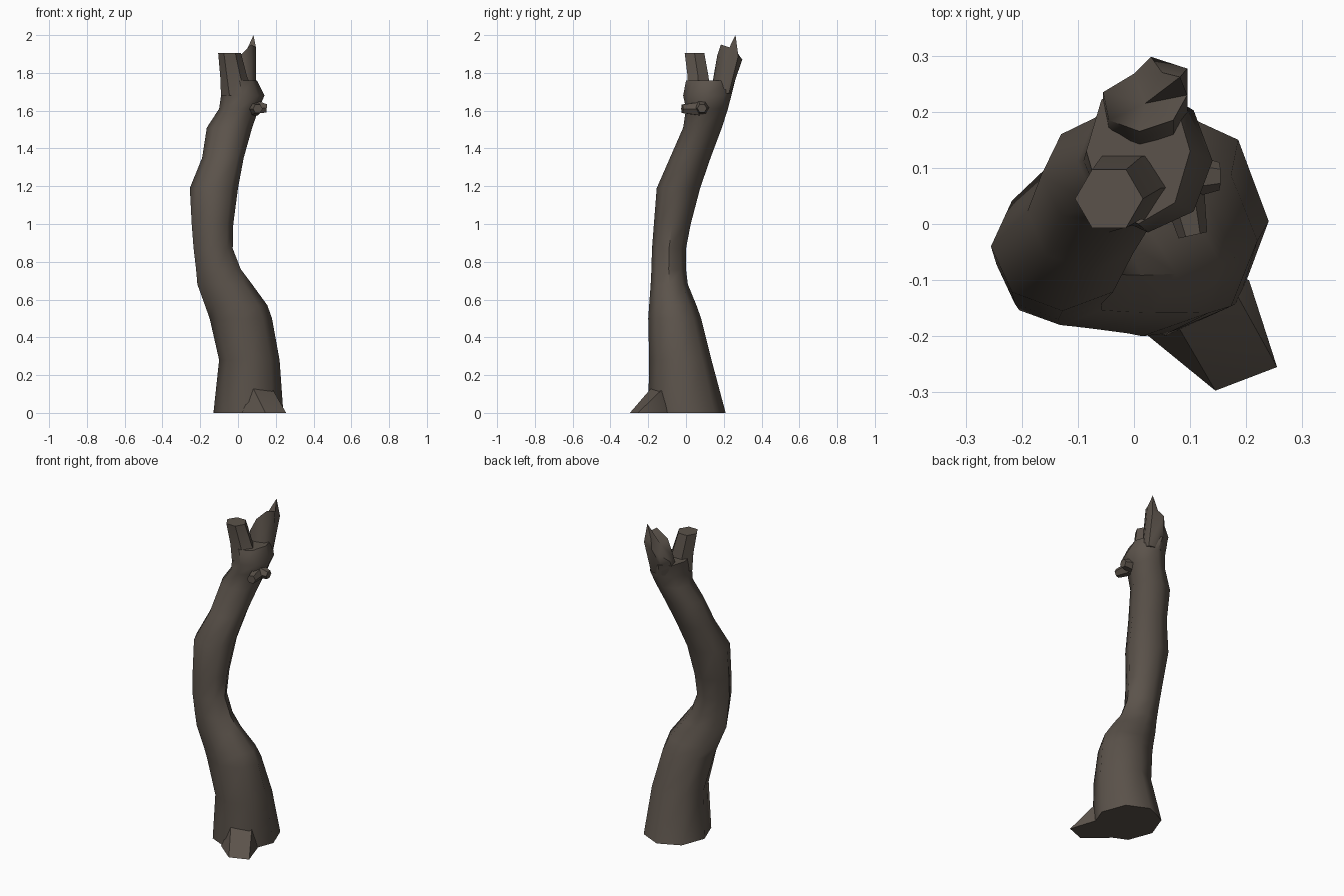
import bpy, bmesh, math
from mathutils import Vector

if "Cube" in bpy.data.objects:
    bpy.data.objects.remove(bpy.data.objects["Cube"])

bark = bpy.data.materials.new("grey brown bark")
bark.diffuse_color = (0.105, 0.086, 0.070, 1)
bark.use_nodes = True
bark.node_tree.nodes["Principled BSDF"].inputs["Base Color"].default_value = bark.diffuse_color


def finish(name, bm, angle=50):
    bmesh.ops.recalc_face_normals(bm, faces=bm.faces)
    me = bpy.data.meshes.new(name)
    bm.to_mesh(me)
    bm.free()
    me.materials.append(bark)
    ob = bpy.data.objects.new(name, me)
    bpy.context.collection.objects.link(ob)
    bpy.ops.object.select_all(action='DESELECT')
    bpy.context.view_layer.objects.active = ob
    ob.select_set(True)
    bpy.ops.object.shade_smooth_by_angle(angle=math.radians(angle))
    return ob


def loft(name, rings, fan=None, angle=50):
    """Skin a stack of point rings and cap both ends."""
    bm = bmesh.new()
    vs = [[bm.verts.new(p) for p in r] for r in rings]
    n = len(rings[0])
    for a, b in zip(vs, vs[1:]):
        for i in range(n):
            j = (i + 1) % n
            bm.faces.new((a[i], a[j], b[j], b[i]))
    bm.faces.new(vs[0][::-1])
    if fan:
        c = bm.verts.new(fan)
        for i in range(n):
            bm.faces.new((vs[-1][i], vs[-1][(i + 1) % n], c))
    else:
        bm.faces.new(vs[-1])
    return finish(name, bm, angle)


def box_ring(z, x0, x1, y0, y1, n=8):
    """Horizontal n-sided ring filling the given x and y limits."""
    return [((x0 + x1) / 2 + (x1 - x0) / 2 * math.cos(2 * math.pi * i / n),
             (y0 + y1) / 2 + (y1 - y0) / 2 * math.sin(2 * math.pi * i / n), z)
            for i in range(n)]


def twig(name, a, b, ra, rb, n=6):
    """Short tapered stub from a to b."""
    a, b = Vector(a), Vector(b)
    q = (b - a).to_track_quat('Z', 'Y')
    ring = lambda c, r: [c + q @ Vector((r * math.cos(2 * math.pi * i / n),
                                         r * math.sin(2 * math.pi * i / n), 0))
                         for i in range(n)]
    return loft(name, [ring(a, ra), ring(b, rb)])


# Winding trunk: height, then left, right, front and back limits
trunk = [(0, -.13, .24, -.20, .21), (.28, -.10, .22, -.195, .135),
         (.50, -.15, .18, -.20, .08), (.57, -.175, .155, -.195, .055),
         (.68, -.215, .075, -.187, .01), (.76, -.222, .015, -.183, 0),
         (.87, -.235, -.028, -.18, 0), (1.0, -.245, -.025, -.17, .025),
         (1.19, -.255, 0, -.155, .075), (1.35, -.19, .03, -.085, .13),
         (1.51, -.165, .075, -.015, .19), (1.61, -.10, .11, 0, .222),
         (1.68, -.09, .14, -.015, .24), (1.76, -.085, .10, 0, .26)]
loft("trunk", [box_ring(*t) for t in trunk])

# Flared root at the front right
bm = bmesh.new()
for p in [(.02, -.195, 0), (.145, -.297, 0), (.255, -.255, 0), (.205, -.10, 0),
          (.08, -.185, .13), (.18, -.12, .13), (.06, -.05, 0), (.08, -.06, .1)]:
    bm.verts.new(p)
bmesh.ops.convex_hull(bm, input=bm.verts)
finish("root", bm)

# Front sawn-off branch
loft("front_branch", [box_ring(1.68, -.09, .09, -.005, .14, 6),
                      box_ring(1.78, -.094, .048, 0, .128, 6),
                      box_ring(1.905, -.105, .016, -.015, .105, 6)])

# Back splintered branch with a slanted break and a tall tip
top = [(-.055, .235, 1.79), (-.045, .185, 1.80), (.01, .165, 1.89),
       (.07, .185, 1.95), (.095, .23, 1.935), (.082, .262, 2.0),
       (.05, .27, 1.91), (0, .268, 1.83)]
low = [(x, y - .035, 1.69) for x, y, z in top]
mid = [((a[0] + b[0]) / 2, (a[1] + b[1]) / 2, (a[2] + b[2]) / 2)
       for a, b in zip(top, low)]
mid[5], mid[6] = (.095, .277, 1.89), (.03, .298, 1.87)
loft("back_branch", [low, mid, top], fan=(.02, .215, 1.865))

# Two broken twigs on the right side
twig("front_twig", (.085, .07, 1.61), (.105, -.02, 1.61), .04, .026)
twig("side_twig", (.08, .085, 1.62), (.152, .085, 1.612), .045, .025)
